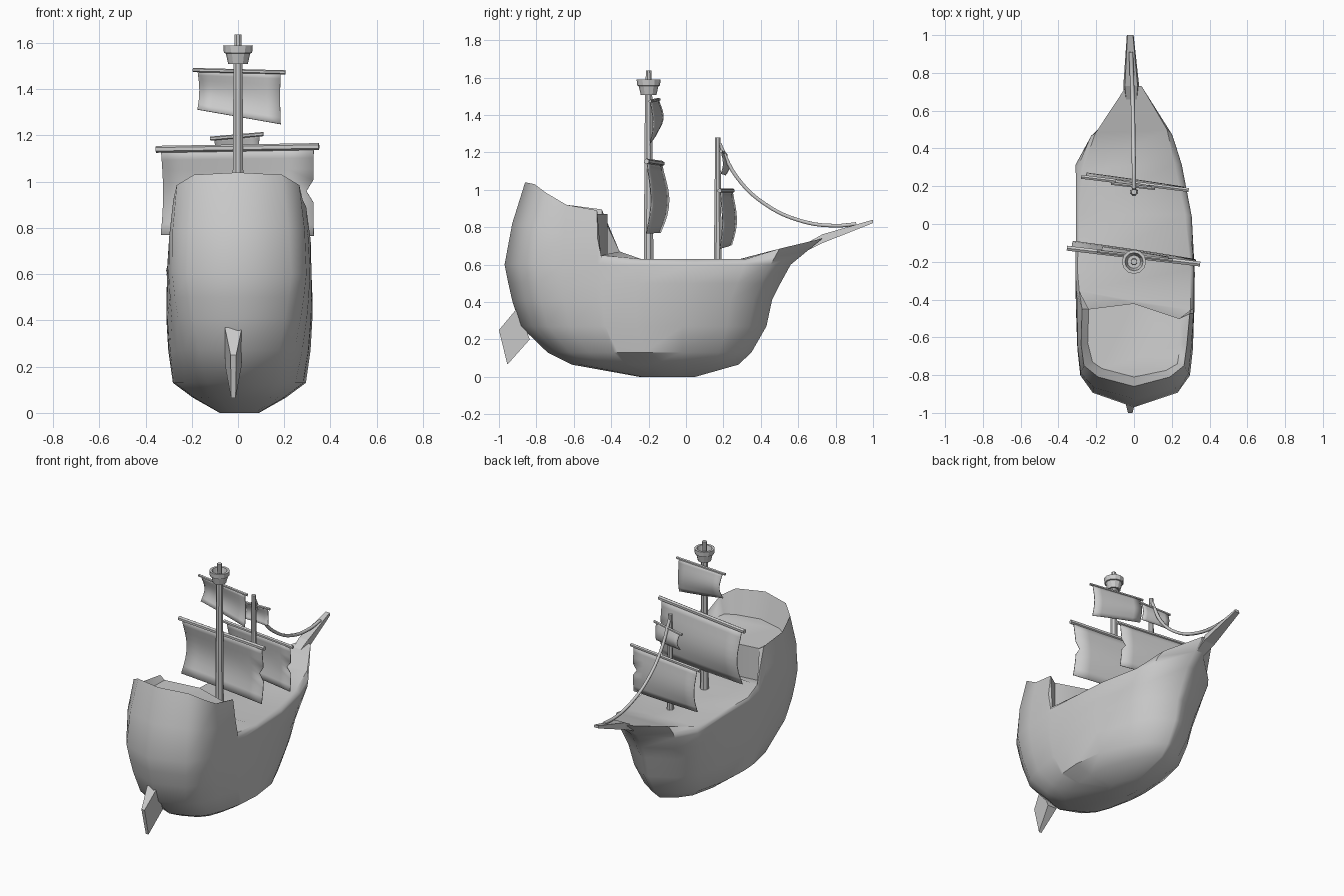
import bpy, bmesh, math
from mathutils import Vector

if "Cube" in bpy.data.objects:
    bpy.data.objects.remove(bpy.data.objects["Cube"])


def make_object(name, verts, faces, smooth=None):
    mesh = bpy.data.meshes.new(name)
    mesh.from_pydata(verts, [], faces)
    bm = bmesh.new()
    bm.from_mesh(mesh)
    bmesh.ops.recalc_face_normals(bm, faces=bm.faces)
    bm.to_mesh(mesh)
    bm.free()
    ob = bpy.data.objects.new(name, mesh)
    bpy.context.collection.objects.link(ob)
    if smooth:
        bpy.ops.object.select_all(action='DESELECT')
        ob.select_set(True)
        bpy.context.view_layer.objects.active = ob
        bpy.ops.object.shade_smooth_by_angle(angle=math.radians(smooth))
    return ob


def spar(name, a, b, r1, r2, sides=8):
    a, b = Vector(a), Vector(b)
    q = (b - a).to_track_quat('Z', 'Y')
    verts = []
    for p, r in ((a, r1), (b, r2)):
        for i in range(sides):
            t = 2 * math.pi * (i + 0.5) / sides
            verts.append(p + q @ Vector((r * math.cos(t), r * math.sin(t), 0)))
    n = sides
    faces = [(i, (i + 1) % n, n + (i + 1) % n, n + i) for i in range(n)]
    faces += [tuple(range(n)), tuple(range(n, 2 * n))]
    return make_object(name, verts, faces)


# Hull: waterline levels (z, stern y, bow y, half width)
LEVELS = [(0, -.25, .05, .085), (.065, -.61, .28, .2), (.13, -.74, .35, .288),
          (.27, -.885, .43, .308), (.41, -.93, .46, .316), (.5, -.95, .505, .316),
          (.6, -.97, .56, .312)]
# plan outline: (length fraction, width fraction)
PLAN = [(0, 0), (.05, .72), (.11, .93), (.2, .98), (.325, 1), (.345, 1),
        (.475, 1), (.66, .98), (.84, .9), (.93, .71), (1, .08)]
# rim, right side; the left side differs a little
RIM = [(0, -.86, 1.04), (.19, -.81, 1.03), (.265, -.75, .985), (.28, -.64, .92),
       (.295, -.475, .89), (.30, -.455, .65), (.30, -.24, .63), (.27, .05, .63),
       (.215, .32, .63), (.175, .50, .685), (.04, .73, .74)]
RIM_LEFT = list(RIM)
RIM_LEFT[4], RIM_LEFT[5] = (.275, -.45, .895), (.29, -.355, .67)
RIM_LEFT[7], RIM_LEFT[8], RIM_LEFT[9] = (.29, .05, .63), (.272, .29, .63), (.205, .48, .68)


def column(i, side):
    s, w = PLAN[i]
    rim = RIM if side > 0 else RIM_LEFT
    if side < 0 and i in (4, 5):
        s += .02 if i == 4 else .06
    if i in (8, 9):
        w -= side * (.09 if i == 8 else .04)
    pts = []
    for z, y0, y1, hw in LEVELS:
        fine = 1 - (.6 if s > .5 else .5) * (1 - z / .6) * (2 * s - 1) ** 2
        shift = .006 if 0 < i < 7 else 0
        pts.append(Vector((side * w * hw * fine + shift, y0 + s * (y1 - y0), z)))
    x, y, z = rim[i]
    top = Vector((side * x, y, z))
    mid = (pts[-1] + top) / 2
    mid += Vector((side * .008 if i < 10 else 0, -.014 if i < 3 else 0, 0))
    return pts + [mid, top]


ring = [(i, -1) for i in range(10, 0, -1)] + [(i, 1) for i in range(11)]
H, N = len(LEVELS) + 2, len(ring)
verts = [p for c in ring for p in column(*c)]
faces = [(a * H + k, ((a + 1) % N) * H + k, ((a + 1) % N) * H + k + 1, a * H + k + 1)
         for a in range(N) for k in range(H - 1)]
faces.append(tuple(a * H for a in range(N)))


def top_index(i, side):
    return (10 + side * i) * H + H - 1


# main deck strips between the two rims
for i in range(5, 10):
    faces.append((top_index(i, -1), top_index(i + 1, -1), top_index(i + 1, 1), top_index(i, 1)))

# sunken stern deck, its inner walls and the bulkhead
inner = [(-.24, -.45), (-.245, -.63), (-.22, -.73), (-.17, -.765), (0, -.81),
         (.17, -.775), (.23, -.74), (.245, -.64), (.24, -.5)]
f0 = len(verts)
verts += [(x, y, .87) for x, y in inner]
verts += [(0, -.42, .87), (-.24, -.45, .65), (0, -.42, .65), (.24, -.5, .65)]
c, bl, bc, br = range(f0 + 9, f0 + 13)
fl, fr = f0, f0 + 8
rims = [top_index(i, -1) for i in range(4, 0, -1)] + [top_index(i, 1) for i in range(5)]
faces += [(rims[j], rims[j + 1], f0 + j + 1, f0 + j) for j in range(8)]
faces.append(tuple(range(f0, f0 + 10)))
rl, rr = top_index(5, -1), top_index(5, 1)
faces += [(fl, c, bc, bl), (c, fr, br, bc), (rl, bl, bc, br, rr),
          (rims[0], fl, rl), (rl, fl, bl), (rims[8], fr, rr), (rr, fr, br)]
make_object("hull", verts, faces, 42)

# Bowsprit
bow = []
for y, w, zl, zh in ((.6, .03, .65, .69), (.73, .042, .715, .762), (1, .018, .822, .84)):
    bow += [(-.02 * y - w, y, zl), (-.02 * y + w, y, zl),
            (-.02 * y + w * .8, y, zh), (-.02 * y - w * .8, y, zh)]
bow_faces = [(k + i, k + (i + 1) % 4, k + 4 + (i + 1) % 4, k + 4 + i)
             for k in (0, 4) for i in range(4)]
make_object("bowsprit", bow, bow_faces + [(0, 1, 2, 3), (8, 9, 10, 11)])

# Rudder: thin blade, thicker toward the hull
blade = [(-.90, .37, .037), (-1.0, .25, .012), (-.955, .065, .01), (-.835, .2, .035)]
rud = [(-.02 + sx * t, y, z) for sx in (-1, 1) for y, z, t in blade]
make_object("rudder", rud, [(0, 1, 2, 3), (4, 5, 6, 7)] +
            [(i, (i + 1) % 4, 4 + (i + 1) % 4, 4 + i) for i in range(4)])

# Masts
spar("main_mast", (0, -.2, .6), (0, -.2, 1.52), .028, .021)
spar("main_mast_tip", (0, -.2, 1.5), (0, -.2, 1.637), .018, .016)
spar("fore_mast", (0, .17, .6), (0, .17, 1.28), .023, .015)

# Lookout basket
prof = [(.03, 1.508), (.042, 1.508), (.053, 1.555), (.061, 1.557), (.064, 1.59),
        (.048, 1.59), (.035, 1.53), (.01, 1.53)]
S, P = 12, len(prof)
bv = [(r * math.cos(2 * math.pi * i / S), -.2 + r * math.sin(2 * math.pi * i / S), z)
      for i in range(S) for r, z in prof]
make_object("lookout_basket", bv,
            [(i * P + k, ((i + 1) % S) * P + k, ((i + 1) % S) * P + (k + 1) % P, i * P + (k + 1) % P)
             for i in range(S) for k in range(P)])


# Sails hang from slightly turned yards
def sail(name, left, right, r, inset, drop_left, drop_right, bulge, torn=False):
    left, right = Vector(left), Vector(right)
    spar(name + "_yard", left, right, r, r, 6)
    d = (right - left).normalized()
    a, b = left + d * inset, right - d * inset
    fwd = Vector((-d.y, d.x, 0))
    nu, nv = 6, 8
    vs = []
    for j in range(nv + 1):
        v = j / nv
        for i in range(nu + 1):
            u = i / nu
            p = a.lerp(b, u)
            belly = math.sin(math.pi * v ** 1.2 * 1.05) * (1 - .45 * u)
            p += fwd * bulge * (belly + .15 * math.sin(math.pi * u) * v)
            p.z -= v * (drop_left + (drop_right - drop_left) * u)
            p.x -= (2 * u - 1) * .005 * math.sin(math.pi * v)
            if torn and i == nu and j == 4:
                p.x -= .03
            vs.append(p)
    W = nu + 1
    fs = [(j * W + i, j * W + i + 1, (j + 1) * W + i + 1, (j + 1) * W + i)
          for j in range(nv) for i in range(nu)]
    ob = make_object(name, vs, fs, 40)
    m = ob.modifiers.new("thickness", 'SOLIDIFY')
    m.thickness = .005
    m.offset = 0


sail("main_sail", (-.355, -.128, 1.14), (.35, -.212, 1.152), .015, .022, .37, .385, .04, True)
sail("main_top_sail", (-.195, -.145, 1.483), (.205, -.192, 1.473), .009, .02, .17, .225, .026)
sail("fore_sail", (-.28, .25, .995), (.29, .18, .995), .012, .022, .29, .31, .023, True)
sail("fore_top_sail", (-.12, .215, 1.186), (.11, .187, 1.206), .009, .016, .11, .12, .02)

# Forestay rope
cu = bpy.data.curves.new("forestay_rope", 'CURVE')
cu.dimensions = '3D'
cu.bevel_depth = .011
cu.bevel_resolution = 1
cu.use_fill_caps = True
cu.resolution_u = 5
sp = cu.splines.new('BEZIER')
path = [(0, .18, 1.245), (0, .27, 1.07), (-.003, .42, .925), (-.006, .62, .832),
        (-.012, .8, .808), (-.016, .91, .817)]
sp.bezier_points.add(len(path) - 1)
for bp, p in zip(sp.bezier_points, path):
    bp.co = p
    bp.handle_left_type = bp.handle_right_type = 'AUTO'
rope = bpy.data.objects.new("forestay_rope", cu)
bpy.context.collection.objects.link(rope)
